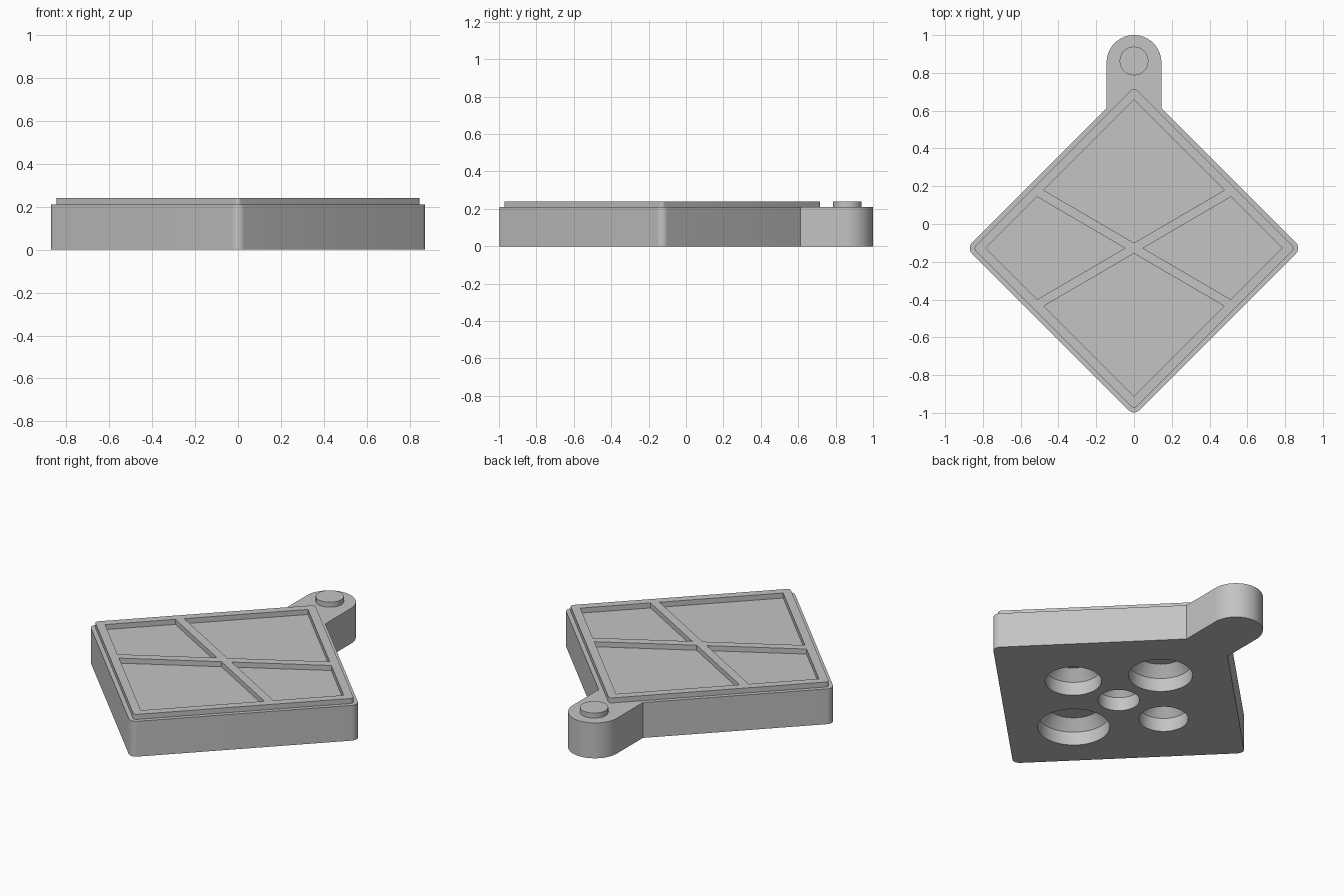
import bpy
import bmesh
from math import pi, cos, sin, sqrt, radians

cube = bpy.data.objects.get("Cube")
if cube:
    bpy.data.objects.remove(cube, do_unlink=True)

grey = bpy.data.materials.new("plain grey")
grey.use_nodes = True
COLOUR = (0.55, 0.55, 0.55, 1)
grey.diffuse_color = COLOUR
for node in grey.node_tree.nodes:
    if node.type == 'BSDF_PRINCIPLED':
        node.inputs["Base Color"].default_value = COLOUR

CENTRE_Y = -0.128
BODY_TOP, RIM_TOP = 0.21, 0.24
TAB_Y, TAB_RADIUS = 0.855, 0.145


def arc(cx, cy, radius, start, end, steps):
    angles = [start + (end - start) * i / steps for i in range(steps + 1)]
    return [(cx + radius * cos(a), cy + radius * sin(a)) for a in angles]


def circle(cx, cy, radius, steps=64):
    return arc(cx, cy, radius, 0, 2 * pi, steps)[:-1]


def diamond_corner(half, radius, direction):
    """Rounded corner of the diamond that points along the given angle."""
    reach = half - radius * sqrt(2)
    return arc(reach * cos(direction), CENTRE_Y + reach * sin(direction),
               radius, direction - pi / 4, direction + pi / 4, 8)


def loft(name, layers):
    """Closed solid through stacked outlines with equal point counts."""
    bm = bmesh.new()
    rings = [[bm.verts.new((x, y, z)) for x, y in outline] for outline, z in layers]
    for low, high in zip(rings, rings[1:]):
        for i in range(len(low)):
            j = (i + 1) % len(low)
            bm.faces.new((low[i], low[j], high[j], high[i]))
    bm.faces.new(rings[0][::-1])
    bm.faces.new(rings[-1])
    bmesh.ops.recalc_face_normals(bm, faces=bm.faces)
    mesh = bpy.data.meshes.new(name)
    bm.to_mesh(mesh)
    bm.free()
    mesh.materials.append(grey)
    obj = bpy.data.objects.new(name, mesh)
    bpy.context.collection.objects.link(obj)
    return obj


def carve(obj, cutters):
    """Subtract every cutter, bake the result and drop the cutters."""
    for cutter in cutters:
        cutter.hide_render = True
        mod = obj.modifiers.new("cut", 'BOOLEAN')
        mod.operation = 'DIFFERENCE'
        mod.solver = 'EXACT'
        mod.object = cutter
    graph = bpy.context.evaluated_depsgraph_get()
    baked = bpy.data.meshes.new_from_object(obj.evaluated_get(graph))
    obj.modifiers.clear()
    obj.data = baked
    for cutter in cutters:
        bpy.data.objects.remove(cutter, do_unlink=True)


# Diamond body with hanging tab, as one outline
HALF = 0.886
join_y = CENTRE_Y + HALF - TAB_RADIUS
outline = (diamond_corner(HALF, 0.04, pi) + diamond_corner(HALF, 0.04, 1.5 * pi)
           + diamond_corner(HALF, 0.04, 2 * pi) + [(TAB_RADIUS, join_y)]
           + arc(0, TAB_Y, TAB_RADIUS, 0, pi, 40) + [(-TAB_RADIUS, join_y)])
body = loft("body", [(outline, 0), (outline, BODY_TOP)])

# Five underside recesses, each a straight bore with a tapered end
recesses = [(0, 0, 0.112), (0.32, 0, 0.152), (-0.315, 0, 0.133),
            (0, 0.35, 0.173), (0, -0.377, 0.194)]
bores = []
for x, y, r in recesses:
    wide = circle(x, CENTRE_Y + y, r)
    narrow = circle(x, CENTRE_Y + y, r - 0.05)
    bores.append(loft("recess_cutter", [(wide, -0.05), (wide, 0.08), (narrow, 0.14)]))
carve(body, bores)

# Raised frame with crossing bars, left by four pockets
frame_outline = []
for quarter in range(4):
    frame_outline += diamond_corner(0.852, 0.02, quarter * pi / 2)
frame = loft("raised_frame", [(frame_outline, BODY_TOP), (frame_outline, RIM_TOP)])
pockets = []
for s in (1, -1):
    tall = [(0, 0.785), (0.478, 0.307), (0, 0.028), (-0.478, 0.307)]
    wide = [(0.785, 0), (0.513, 0.272), (0.048, 0), (0.513, -0.272)]
    for shape in (tall, wide):
        points = [(s * x, CENTRE_Y + s * y) for x, y in shape]
        pockets.append(loft("pocket_cutter", [(points, 0.15), (points, 0.3)]))
carve(frame, pockets)

# Round stud on the tab
stud_outline = circle(0, 0.863, 0.076)
stud = loft("tab_stud", [(stud_outline, BODY_TOP), (stud_outline, RIM_TOP)])

# Smooth the curves, keep hard edges
bpy.ops.object.select_all(action='DESELECT')
for obj in (body, frame, stud):
    obj.select_set(True)
bpy.context.view_layer.objects.active = body
bpy.ops.object.shade_smooth_by_angle(angle=radians(25))
